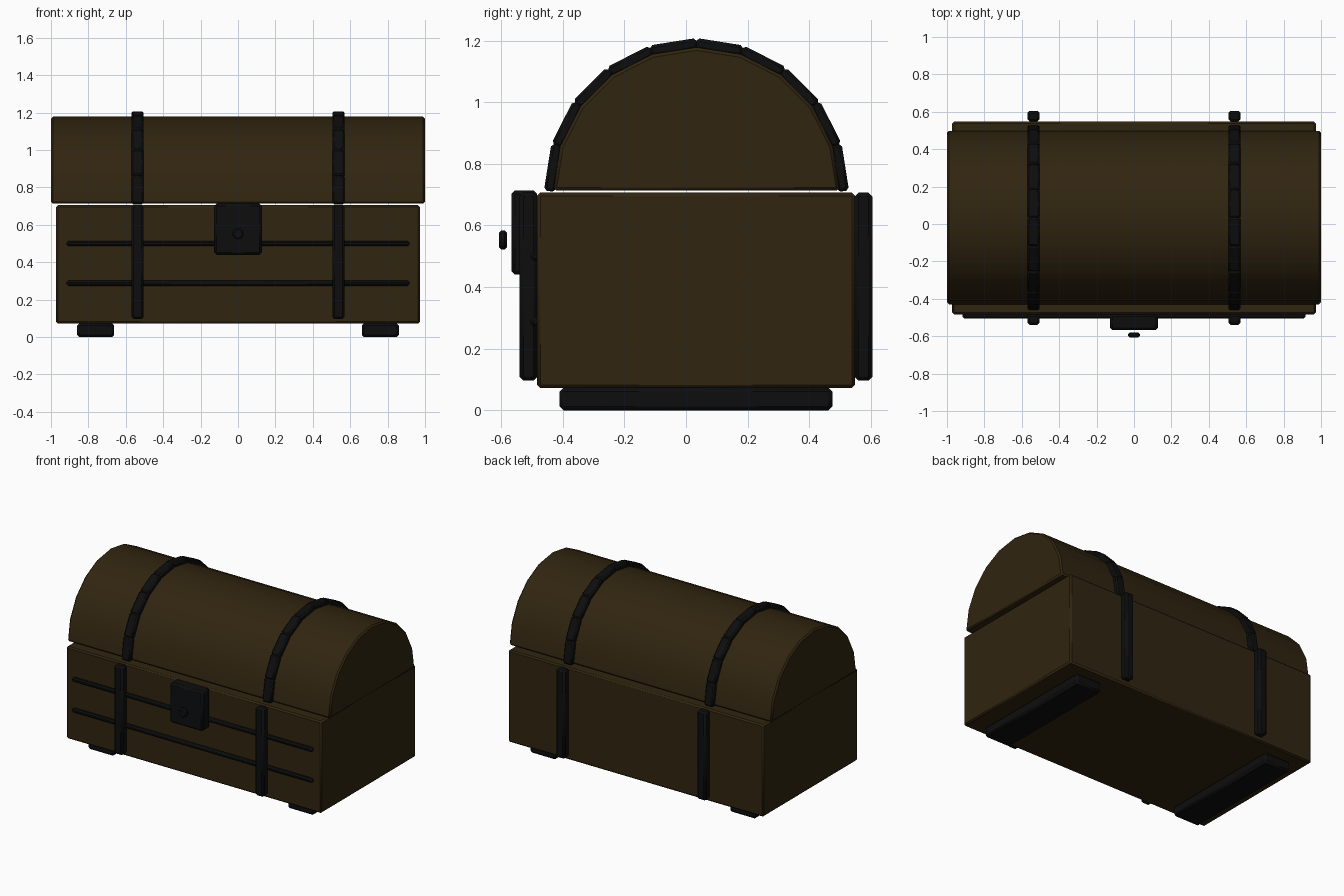
import bpy, bmesh, math
from mathutils import Matrix

cube = bpy.data.objects.get("Cube")
if cube:
    bpy.data.objects.remove(cube, do_unlink=True)


def make_material(name, color):
    mat = bpy.data.materials.new(name)
    mat.use_nodes = True
    mat.diffuse_color = color
    mat.node_tree.nodes["Principled BSDF"].inputs["Base Color"].default_value = color
    return mat


WOOD = make_material("dark wood", (0.030, 0.018, 0.005, 1))
IRON = make_material("black iron", (0.004, 0.0042, 0.0046, 1))


def finish(name, bm, mat, bevel):
    """Turn a bmesh into an object with chamfered edges and clean shading."""
    bmesh.ops.recalc_face_normals(bm, faces=bm.faces)
    mesh = bpy.data.meshes.new(name)
    bm.to_mesh(mesh)
    bm.free()
    mesh.materials.append(mat)
    obj = bpy.data.objects.new(name, mesh)
    bpy.context.collection.objects.link(obj)
    mod = obj.modifiers.new("chamfer", "BEVEL")
    mod.width = bevel
    mod.segments = 1
    mod.limit_method = "ANGLE"
    mod.angle_limit = math.radians(40)
    bpy.ops.object.select_all(action="DESELECT")
    obj.select_set(True)
    bpy.context.view_layer.objects.active = obj
    bpy.ops.object.shade_smooth_by_angle(angle=math.radians(30))
    return obj


def add_box(bm, x, y, z, matrix=Matrix()):
    """Box given by its (min, max) range on each axis."""
    spans = (x, y, z)
    mid = [(a + b) / 2 for a, b in spans]
    size = [b - a for a, b in spans]
    place = matrix @ Matrix.Translation(mid) @ Matrix.Diagonal((*size, 1))
    bmesh.ops.create_cube(bm, size=1, matrix=place)


def box(name, x, y, z, mat, bevel):
    bm = bmesh.new()
    add_box(bm, x, y, z)
    return finish(name, bm, mat, bevel)


# Chest body
box("chest_body", (-0.972, 0.972), (-0.483, 0.548), (0.072, 0.706), WOOD, 0.01)

# Arched lid: half-round profile extruded along the length
STEPS, RADIUS, LID_Y, LID_Z = 10, 0.465, 0.034, 0.713
bm = bmesh.new()
arc = [math.pi * i / STEPS for i in range(STEPS + 1)]
profile = [bm.verts.new((-1, LID_Y + RADIUS * math.cos(a), LID_Z + RADIUS * math.sin(a)))
           for a in arc]
end = bm.faces.new(profile)
extruded = bmesh.ops.extrude_face_region(bm, geom=[end])["geom"]
bmesh.ops.translate(bm, vec=(2, 0, 0),
                    verts=[g for g in extruded if isinstance(g, bmesh.types.BMVert)])
finish("lid", bm, WOOD, 0.01)

# Parts repeated on both sides
for side, s in (("right", -1), ("left", 1)):
    strap_x = (s * 0.537 - 0.033, s * 0.537 + 0.033)
    foot_x = (s * 0.761 - 0.099, s * 0.761 + 0.099)
    box(side + "_foot", foot_x, (-0.41, 0.475), (0, 0.073), IRON, 0.012)
    box(side + "_front_strap", strap_x, (-0.54, -0.483), (0.096, 0.706), IRON, 0.012)
    box(side + "_back_strap", strap_x, (0.548, 0.605), (0.096, 0.706), IRON, 0.012)

    # Lid band made of straight plates, one per facet of the arch
    bm = bmesh.new()
    half = 0.49 * math.sin(math.pi / STEPS / 2)
    for i in range(STEPS):
        turn = math.pi * (i + 0.5) / STEPS - math.pi / 2
        matrix = Matrix.Translation((0, LID_Y, LID_Z)) @ Matrix.Rotation(turn, 4, "X")
        add_box(bm, strap_x, (-half, half), (0.452, 0.489), matrix)
    finish(side + "_lid_band", bm, IRON, 0.009)

# Horizontal rails on the front
for name, z in (("upper_rail", 0.5), ("lower_rail", 0.288)):
    box(name, (-0.916, 0.916), (-0.505, -0.475), (z - 0.014, z + 0.014), IRON, 0.009)

# Lock plate and its round boss
box("lock_plate", (-0.127, 0.127), (-0.567, -0.483), (0.44, 0.714), IRON, 0.012)
bm = bmesh.new()
bmesh.ops.create_cone(bm, cap_ends=True, segments=16, radius1=0.031, radius2=0.031,
                      depth=0.027,
                      matrix=Matrix.Translation((0, -0.594, 0.553))
                      @ Matrix.Rotation(math.pi / 2, 4, "X"))
finish("lock_boss", bm, IRON, 0.008)
